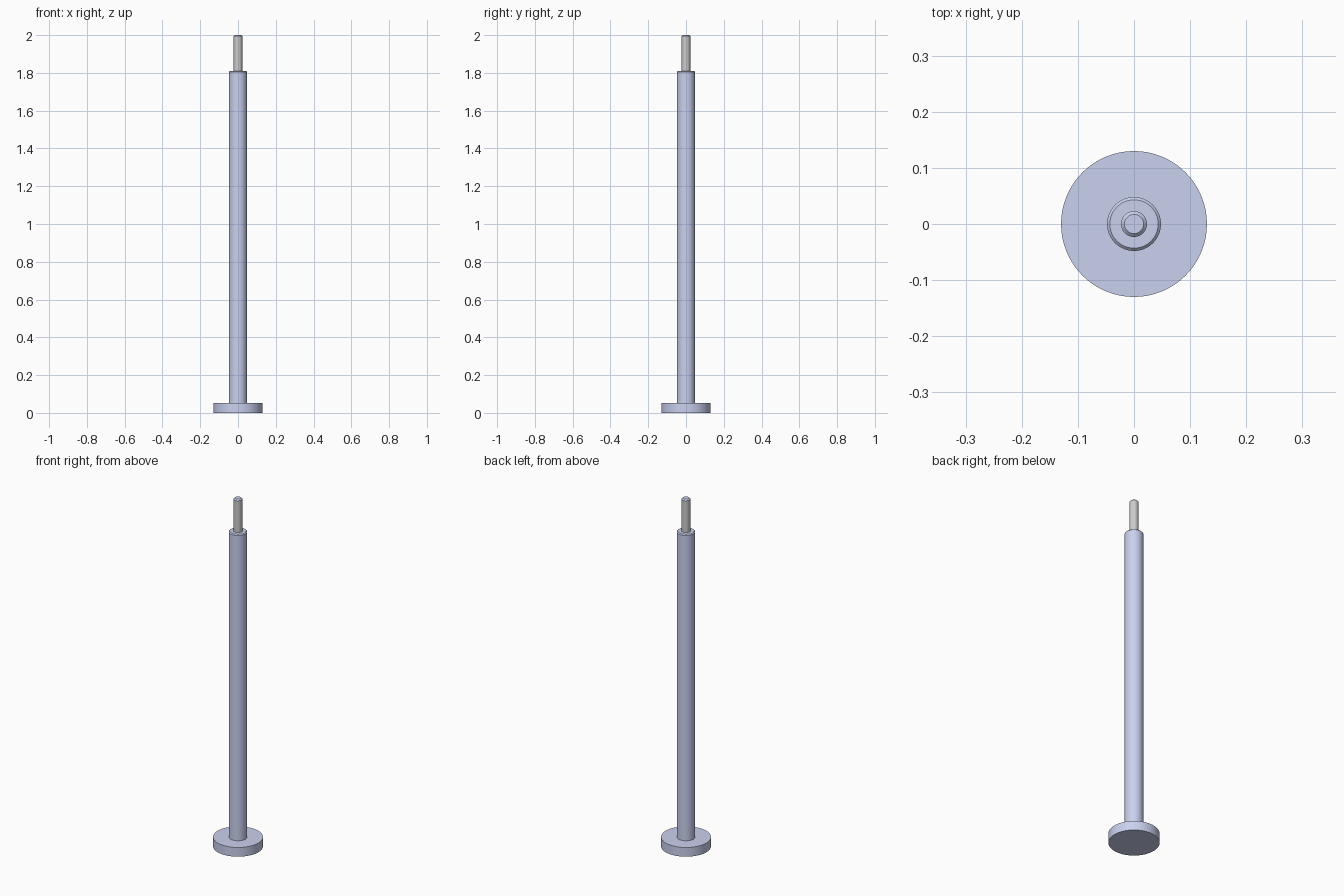
import bpy, math

if "Cube" in bpy.data.objects:
    bpy.data.objects.remove(bpy.data.objects["Cube"])

SIDES = 64


def material(name, rgb):
    m = bpy.data.materials.new(name)
    m.diffuse_color = (*rgb, 1)
    m.use_nodes = True
    m.node_tree.nodes["Principled BSDF"].inputs["Base Color"].default_value = m.diffuse_color
    return m


# Profile from the bottom centre to the top centre: (radius, height)
profile = [(0.13, 0.0), (0.13, 0.053),                   # round head
           (0.048, 0.053), (0.048, 1.806), (0.043, 1.811),  # long shank, chamfered
           (0.023, 1.811), (0.023, 1.994), (0.017, 2.0)]    # thin end, chamfered
THIN_END = 5  # profile segment of the thin end's side wall

# Revolve the profile into one closed solid
verts = [(r * math.cos(2 * math.pi * i / SIDES), r * math.sin(2 * math.pi * i / SIDES), z)
         for r, z in profile for i in range(SIDES)]
faces = [tuple(reversed(range(SIDES)))]
slots = [0]
for k in range(len(profile) - 1):
    a, b = k * SIDES, (k + 1) * SIDES
    for i in range(SIDES):
        j = (i + 1) % SIDES
        faces.append((a + i, a + j, b + j, b + i))
        slots.append(1 if k == THIN_END else 0)
faces.append(tuple(range((len(profile) - 1) * SIDES, len(profile) * SIDES)))
slots.append(0)

mesh = bpy.data.meshes.new("headed_pin")
mesh.from_pydata(verts, [], faces)
mesh.materials.append(material("pale_steel", (0.59, 0.64, 0.86)))
mesh.materials.append(material("plain_grey", (0.53, 0.53, 0.53)))
for poly, slot in zip(mesh.polygons, slots):
    poly.material_index = slot

pin = bpy.data.objects.new("headed_pin", mesh)
bpy.context.collection.objects.link(pin)

# Smooth round walls, keep the rims and chamfers crisp
bpy.context.view_layer.objects.active = pin
pin.select_set(True)
bpy.ops.object.shade_smooth_by_angle(angle=math.radians(30))
